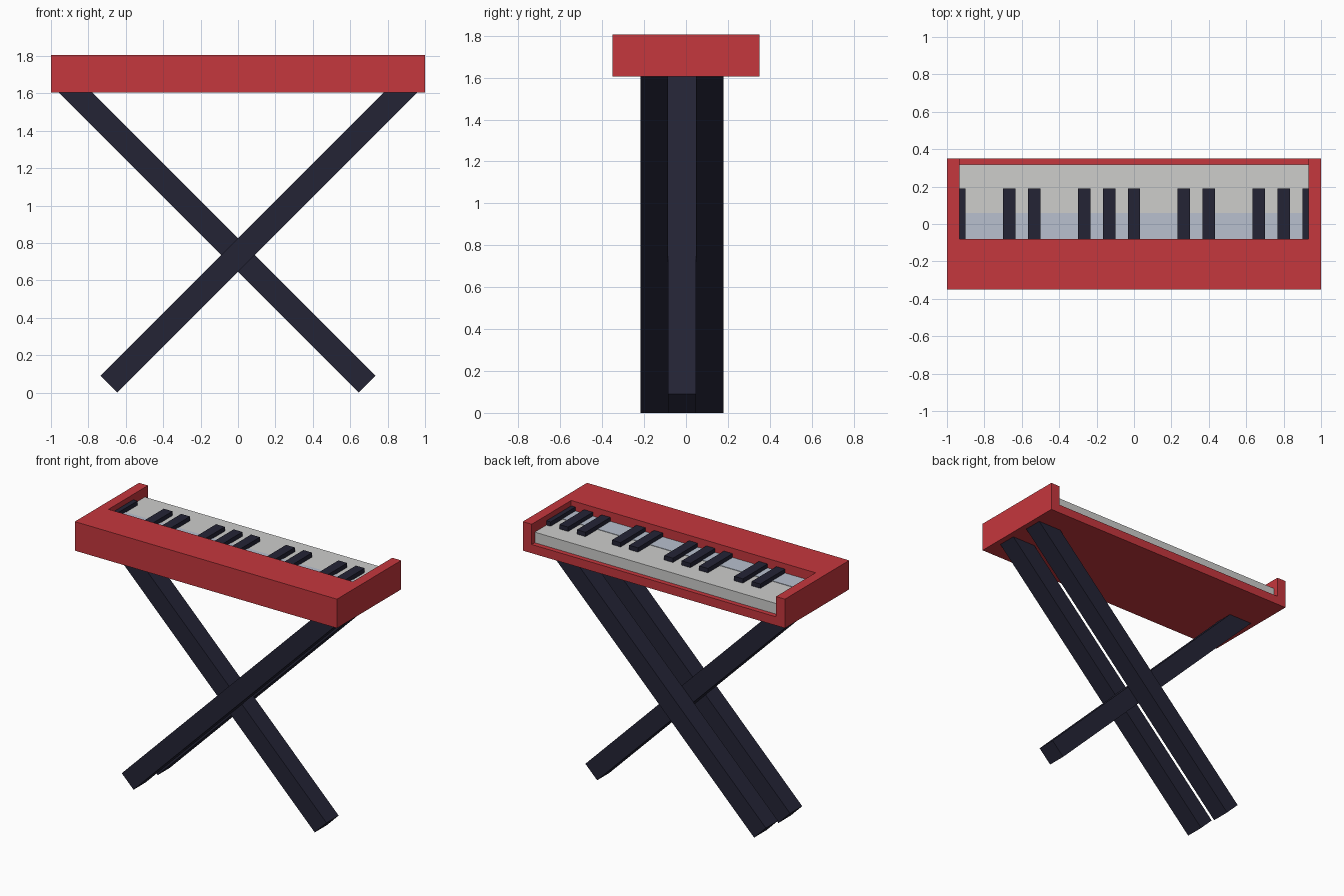
import bpy
import math
from mathutils import Vector

if "Cube" in bpy.data.objects:
    bpy.data.objects.remove(bpy.data.objects["Cube"], do_unlink=True)


def make_material(name, rgb):
    mat = bpy.data.materials.new(name)
    mat.use_nodes = True
    mat.diffuse_color = (*rgb, 1)
    mat.node_tree.nodes["Principled BSDF"].inputs["Base Color"].default_value = (*rgb, 1)
    return mat


red = make_material("red", (0.56, 0.038, 0.047))
dark = make_material("dark navy", (0.017, 0.017, 0.036))
white = make_material("key white", (0.61, 0.61, 0.60))
blue = make_material("pale blue grey", (0.48, 0.53, 0.62))


def box(name, low, high, mat):
    """Axis-aligned box between two corners."""
    low, high = Vector(low), Vector(high)
    bpy.ops.mesh.primitive_cube_add(size=1, location=(low + high) / 2)
    obj = bpy.context.object
    obj.name = name
    obj.scale = high - low
    bpy.ops.object.transform_apply(location=False, rotation=False, scale=True)
    obj.data.materials.append(mat)
    return obj


def beam(name, foot, top, y, thickness):
    """Square bar running from foot to top in the xz plane."""
    dx, dz = top[0] - foot[0], top[1] - foot[1]
    half = math.hypot(dx, dz) / 2
    obj = box(name, (-half, -thickness[0] / 2, -thickness[1] / 2),
              (half, thickness[0] / 2, thickness[1] / 2), dark)
    obj.rotation_euler.y = -math.atan2(dz, dx)
    obj.location = ((foot[0] + top[0]) / 2, y, (foot[1] + top[1]) / 2)
    return obj


# Case: block with a key bed cut out, open towards the player
BOTTOM, TOP, BED, KEY_TOP = 1.605, 1.805, 1.665, 1.738
INNER, PANEL_EDGE, KEY_END = 0.932, -0.08, 0.317
case = box("case", (-1, -0.35, BOTTOM), (1, 0.35, TOP), red)
cutter = box("bed_cutter", (-INNER, PANEL_EDGE, BED), (INNER, 0.5, TOP + 0.2), red)
cutter.hide_render = True
cut = case.modifiers.new("key bed", "BOOLEAN")
cut.operation = "DIFFERENCE"
cut.solver = "EXACT"
cut.object = cutter
bpy.context.view_layer.objects.active = case
bpy.ops.object.modifier_apply(modifier=cut.name)
bpy.data.objects.remove(cutter, do_unlink=True)

# Keys: white slab, tinted strip along the panel, raised dark keys
box("white_keys", (-INNER, PANEL_EDGE, BED), (INNER, KEY_END, KEY_TOP), white)
box("tinted_strip", (-INNER, PANEL_EDGE, KEY_TOP), (INNER, 0.06, KEY_TOP + 0.003), blue)
PITCH, HALF = 2 / 15, 1 / 30
for slot in (-7, -5, -4, -2, -1, 0, 2, 3, 5, 6, 7):
    x = slot * PITCH
    box("dark_key", (max(x - HALF, -INNER), PANEL_EDGE, KEY_TOP - 0.01),
        (min(x + HALF, INNER), 0.19, KEY_TOP + 0.03), dark)

# Crossed stand: two outer bars and one middle bar the other way
size = (0.132, 0.127)
FOOT, HEAD = (0.69, 0.045), (0.915, 1.65)
for name, side, y in (("front_leg", 1, -0.151), ("middle_leg", -1, -0.019),
                      ("back_leg", 1, 0.113)):
    beam(name, (-side * FOOT[0], FOOT[1]), (side * HEAD[0], HEAD[1]), y, size)
